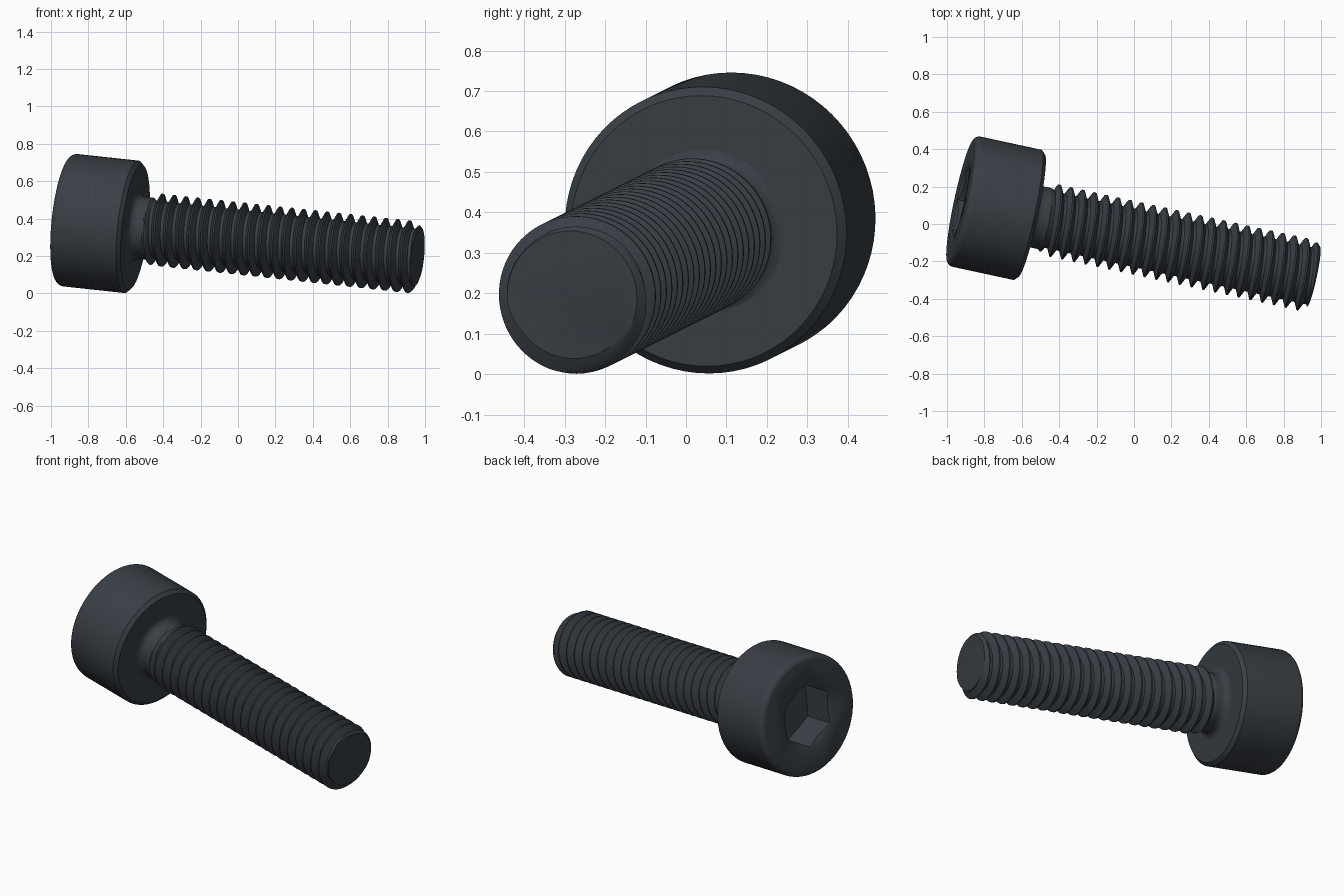
import bpy, bmesh, math
from mathutils import Matrix, Vector

if "Cube" in bpy.data.objects:
    bpy.data.objects.remove(bpy.data.objects["Cube"], do_unlink=True)

HEAD_R, HEAD_H = 0.356, 0.388
MAJOR, MINOR, PITCH = 0.194, 0.153, 0.0647
LENGTH = 1.553
SIDES = 72

# Tilted frame: local z runs from the head to the tip, local x points up
axis = Vector((1, -0.216, -0.108)).normalized()
up = (Vector((0, 0, 1)) - axis * axis.z).normalized()
frame = Matrix((up, axis.cross(up), axis)).transposed().to_4x4()
frame.translation = (-0.927, 0.126, 0.395)

steel = bpy.data.materials.new("dark blued steel")
steel.use_nodes = True
colour = (0.04, 0.05, 0.06, 1)
steel.diffuse_color = colour
steel.node_tree.nodes["Principled BSDF"].inputs["Base Color"].default_value = colour


def finish(name, bm):
    bmesh.ops.remove_doubles(bm, verts=bm.verts, dist=1e-5)
    edges = [e for e in bm.edges if e.is_boundary]
    if edges:
        bmesh.ops.holes_fill(bm, edges=edges, sides=0)
    bmesh.ops.recalc_face_normals(bm, faces=bm.faces)
    mesh = bpy.data.meshes.new(name)
    bm.to_mesh(mesh)
    bm.free()
    mesh.materials.append(steel)
    obj = bpy.data.objects.new(name, mesh)
    bpy.context.collection.objects.link(obj)
    obj.matrix_world = frame
    return obj


def sweep(name, rows, sides, point):
    """Grid of rows around the axis; point(row, turn) gives radius and height."""
    bm = bmesh.new()
    grid = []
    for row in rows:
        ring = []
        for j in range(sides + 1):
            r, z = point(row, j / sides)
            a = math.tau * (j % sides) / sides
            ring.append(bm.verts.new((r * math.cos(a), r * math.sin(a), z)))
        grid.append(ring)
    for low, high in zip(grid, grid[1:]):
        for j in range(sides):
            bm.faces.new((low[j], low[j + 1], high[j + 1], high[j]))
    return finish(name, bm)


def lathe(name, profile, sides=SIDES):
    return sweep(name, profile, sides, lambda p, turn: p)


def select(obj):
    bpy.ops.object.select_all(action="DESELECT")
    obj.select_set(True)
    bpy.context.view_layer.objects.active = obj


# Cylindrical head with rounded top rim and bevelled underside
fillet = 0.032
rim = [(HEAD_R - fillet + fillet * math.sin(a), fillet - fillet * math.cos(a))
       for a in (math.pi / 2 * i / 6 for i in range(7))]
head = lathe("head", rim + [(HEAD_R, HEAD_H - 0.02), (HEAD_R - 0.02, HEAD_H)])

# Hexagonal socket with a conical lead-in
hexagon = lathe("socket_cutter", [(0.187, -0.02), (0.187, 0.19)], 6)
cone = lathe("lead_in_cutter", [(0.227, -0.02), (0.15, 0.024)])
for cutter in (cone, hexagon):
    cutter.hide_render = True
    mod = head.modifiers.new("cut", "BOOLEAN")
    mod.operation, mod.solver, mod.object = "DIFFERENCE", "EXACT", cutter
    select(head)
    bpy.ops.object.modifier_apply(modifier=mod.name)
    bpy.data.objects.remove(cutter, do_unlink=True)


# Threaded shank: helical ridge limited by the neck and the tip chamfer
def ridge(phase):
    d = abs((phase + 0.5) % 1 - 0.5)
    k = min(max((d - 0.0625) / 0.3125, 0), 1)
    return MAJOR + (MINOR - MAJOR) * k


def shank_point(row, turn):
    s = min(max((row + turn) * PITCH + 0.0015, 0), LENGTH)
    neck = 0.167
    if s < 0.04:
        neck += 0.036 * (1 - math.sqrt(1 - (1 - s / 0.04) ** 2))
    thread = min(ridge((s - 0.131) / PITCH - turn), 0.164 + LENGTH - s)
    blend = min(max((s - 0.075) / 0.03, 0), 1)
    return neck + (thread - neck) * blend, s + HEAD_H


samples = (0, 0.0625, 0.167, 0.271, 0.375, 0.5, 0.625, 0.729, 0.833, 0.9375)
turns = math.ceil(LENGTH / PITCH) + 1
rows = [k + f for k in range(-2, turns) for f in samples]
shank = sweep("threaded_shank", rows, SIDES, shank_point)

for part in (head, shank):
    select(part)
    bpy.ops.object.shade_smooth_by_angle(angle=math.radians(30))
